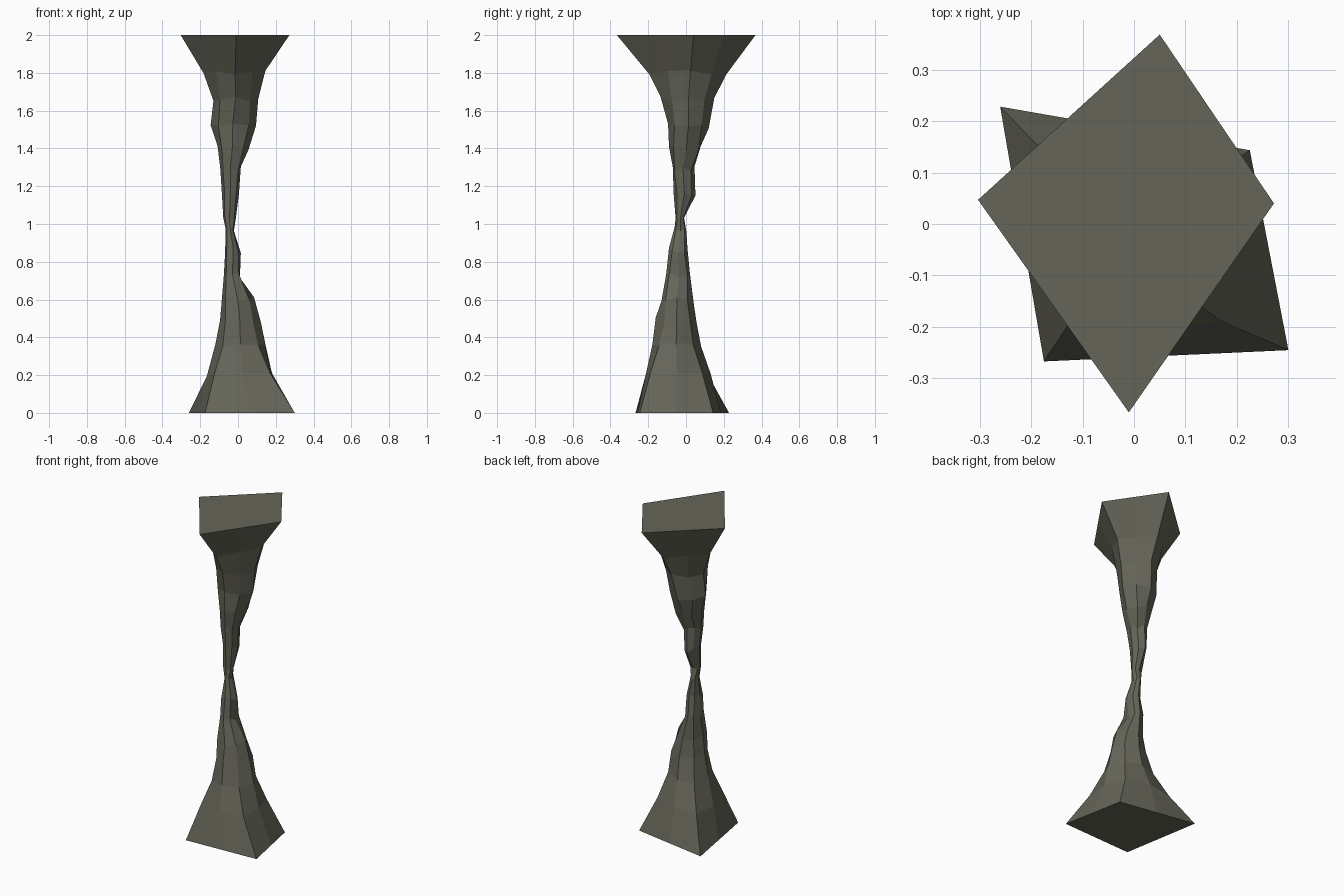
import bpy, bmesh, math, random

if "Cube" in bpy.data.objects:
    bpy.data.objects.remove(bpy.data.objects["Cube"])
random.seed(4)

# Ring extents: z, x min, x max, y min, y max
LEVELS = [
    (0.00, -.260, .300, -.267, .228), (0.20, -.165, .180, -.212, .130),
    (0.35, -.120, .145, -.178, .080), (0.49, -.095, .122, -.160, .055),
    (0.60, -.085, .085, -.130, .040), (0.73, -.075, .010, -.105, .020),
    (0.86, -.068, .015, -.090, .008), (0.97, -.066, -.022, -.060, .002),
    (1.04, -.078, -.012, -.055, -.010), (1.16, -.086, .005, -.065, .050),
    (1.29, -.094, .015, -.070, .045), (1.40, -.108, .055, -.090, .078),
    (1.52, -.145, .095, -.095, .120), (1.66, -.130, .107, -.135, .150),
    (1.80, -.182, .145, -.192, .215), (2.00, -.303, .272, -.366, .368)]
BASE = [(.225, .145), (-.26, .23), (-.175, -.267), (.30, -.245)]
TOP = [(.272, .04), (.05, .368), (-.303, .047), (-.01, -.366)]


def mid(a, b):
    return ((a[0] + b[0]) / 2, (a[1] + b[1]) / 2)


def fit(pts, x0, x1, y0, y1):
    xs, ys = [p[0] for p in pts], [p[1] for p in pts]
    return [(x0 + (x - min(xs)) / (max(xs) - min(xs)) * (x1 - x0),
             y0 + (y - min(ys)) / (max(ys) - min(ys)) * (y1 - y0)) for x, y in pts]


# Eight-point outlines: square foot, round waist, diamond head
foot, head = [], []
for k in range(4):
    foot += [mid(BASE[k - 1], BASE[k]), BASE[k]]
    head += [TOP[k], mid(TOP[k], TOP[(k + 1) % 4])]
foot, head = fit(foot, -1, 1, -1, 1), fit(head, -1, 1, -1, 1)

# Loft the rock column through the rings
bm = bmesh.new()
rings = []
for z, *box in LEVELS:
    wf = max(0, 1 - z / 0.45)
    wh = max(0, 1 - (2 - z) / 0.5)
    wr = 1 - wf - wh
    pts = []
    for k in range(8):
        a = k * math.pi / 4
        r = 1 + wr * random.uniform(-.12, .12)
        pts.append((wf * foot[k][0] + wh * head[k][0] + wr * r * math.cos(a),
                    wf * foot[k][1] + wh * head[k][1] + wr * r * math.sin(a)))
    edge = z in (0, 2)
    rings.append([bm.verts.new((x, y, z + (0 if edge else random.uniform(-.015, .015))))
                  for x, y in fit(pts, *box)])
for lo, hi in zip(rings, rings[1:]):
    for k in range(8):
        j = (k + 1) % 8
        bm.faces.new((lo[k], lo[j], hi[j], hi[k]))
bm.faces.new(rings[0][::-1])
bm.faces.new(rings[-1])
bmesh.ops.recalc_face_normals(bm, faces=bm.faces)

mesh = bpy.data.meshes.new("rock_column")
bm.to_mesh(mesh)
bm.free()
column = bpy.data.objects.new("rock_column", mesh)
bpy.context.collection.objects.link(column)

# Dark olive stone
stone = bpy.data.materials.new("stone")
stone.diffuse_color = (0.13, 0.13, 0.10, 1)
stone.use_nodes = True
stone.node_tree.nodes["Principled BSDF"].inputs["Base Color"].default_value = stone.diffuse_color
mesh.materials.append(stone)
